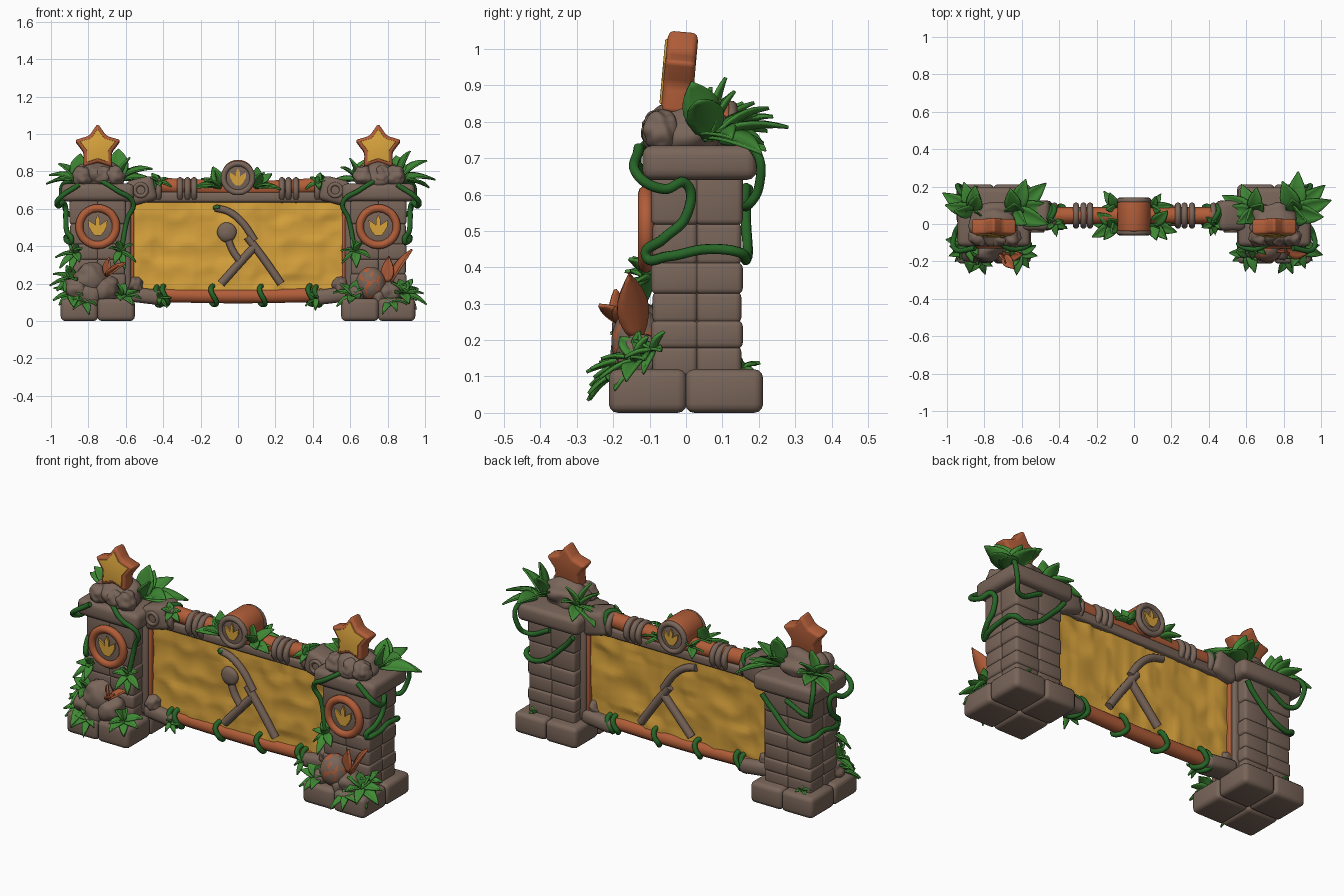
import bpy, bmesh, math, random
from mathutils import Vector, Matrix, noise

random.seed(4)
if "Cube" in bpy.data.objects:
    bpy.data.objects.remove(bpy.data.objects["Cube"])


def material(name, *rgb):
    m = bpy.data.materials.new(name)
    m.use_nodes = True
    m.diffuse_color = (*rgb, 1)
    m.node_tree.nodes["Principled BSDF"].inputs["Base Color"].default_value = (*rgb, 1)
    return m


STONE = material("stone", .19, .13, .1)
CLAY = material("terracotta", .44, .11, .04)
GOLD = material("gold", .68, .36, .045)
LEAF = material("leaf_green", .05, .25, .035)
VINE = material("vine_green", .02, .13, .02)


def finish(name, bm, *mats, angle=50):
    me = bpy.data.meshes.new(name)
    bmesh.ops.recalc_face_normals(bm, faces=bm.faces)
    bm.to_mesh(me)
    bm.free()
    for m in mats:
        me.materials.append(m)
    me.shade_smooth()
    me.set_sharp_from_angle(angle=math.radians(angle))
    ob = bpy.data.objects.new(name, me)
    bpy.context.collection.objects.link(ob)
    return ob


def box(name, lo, hi, mat, bevel=.02, turn=0):
    lo, hi = Vector(lo), Vector(hi)
    bm = bmesh.new()
    bmesh.ops.create_cube(bm, size=1)
    bmesh.ops.scale(bm, vec=hi - lo, verts=bm.verts)
    bmesh.ops.bevel(bm, geom=bm.edges[:], offset=bevel, segments=3, profile=.5, affect='EDGES')
    bmesh.ops.rotate(bm, matrix=Matrix.Rotation(turn, 3, 'Y'), verts=bm.verts)
    bmesh.ops.translate(bm, vec=(lo + hi) / 2, verts=bm.verts)
    return finish(name, bm, mat)


def rock(name, at, size, mat=STONE, rough=.22):
    bm = bmesh.new()
    bmesh.ops.create_icosphere(bm, subdivisions=4, radius=1)
    for v in bm.verts:
        v.co *= 1 + rough * noise.noise(v.co * 1.6 + Vector(at) * 9)
        v.co = Vector(at) + v.co * Vector(size)
    return finish(name, bm, mat)


def prism(name, outline, at, y0, y1, mat, bevel=.004, tilt=0):
    """Extrude an (x, z) outline between two depths."""
    bm = bmesh.new()
    face = bm.faces.new([bm.verts.new((x, y0, z)) for x, z in outline])
    new = bmesh.ops.extrude_face_region(bm, geom=[face])["geom"]
    bmesh.ops.translate(bm, vec=(0, y1 - y0, 0), verts=[g for g in new if isinstance(g, bmesh.types.BMVert)])
    if bevel:
        bmesh.ops.bevel(bm, geom=bm.edges[:], offset=bevel, segments=3, profile=.5, affect='EDGES')
    bmesh.ops.rotate(bm, matrix=Matrix.Rotation(tilt, 3, 'X'), verts=bm.verts)
    bmesh.ops.translate(bm, vec=at, verts=bm.verts)
    return finish(name, bm, mat)


def ring(radius, n=40, inner=1):
    return [(radius * (inner if i % 2 else 1) * math.sin(math.tau * i / n),
             radius * (inner if i % 2 else 1) * math.cos(math.tau * i / n)) for i in range(n)]


def tube(name, points, radius, mat, closed=False):
    cu = bpy.data.curves.new(name, 'CURVE')
    cu.dimensions = '3D'
    cu.bevel_depth, cu.bevel_resolution, cu.resolution_u = radius, 3, 8
    cu.use_fill_caps = True
    sp = cu.splines.new('BEZIER')
    sp.bezier_points.add(len(points) - 1)
    sp.use_cyclic_u = closed
    for p, co in zip(sp.bezier_points, points):
        p.co = co
        p.handle_left_type = p.handle_right_type = 'AUTO'
    cu.materials.append(mat)
    ob = bpy.data.objects.new(name, cu)
    bpy.context.collection.objects.link(ob)
    bpy.ops.object.select_all(action='DESELECT')
    ob.select_set(True)
    bpy.context.view_layer.objects.active = ob
    bpy.ops.object.convert(target='MESH')


def circle(at, radius, axis='Y', n=12):
    x, y, z = at
    pts = [(radius * math.cos(math.tau * i / n), radius * math.sin(math.tau * i / n)) for i in range(n)]
    return [(x + a, y, z + b) if axis == 'Y' else (x, y + a, z + b) for a, b in pts]


def add_leaf(bm, base, way, length, width, droop):
    way = Vector(way).normalized()
    side = way.cross(Vector((0, -.3, 1))).normalized()
    up = side.cross(way)
    rows = []
    for i in range(8):
        t = i / 7
        mid = Vector(base) + way * length * t - Vector((0, 0, droop * length * t * t))
        w = width * (math.sin(math.pi * min(1, t * .93 + .07) ** .85) + .04)
        rows.append([bm.verts.new(mid + side * w * k + up * abs(k) * w * .35) for k in (-1, -.5, 0, .5, 1)])
    for a, b in zip(rows, rows[1:]):
        for j in range(4):
            bm.faces.new((a[j], a[j + 1], b[j + 1], b[j]))


def tuft(name, base, axis, count, length, spread=.9, droop=.25, mat=LEAF, fat=.22):
    axis = Vector(axis).normalized()
    u = axis.orthogonal().normalized()
    bm = bmesh.new()
    for i in range(count):
        a = math.tau * i / count + random.uniform(-.2, .2)
        out = Matrix.Rotation(a, 3, axis) @ u
        s = spread * random.uniform(.7, 1.1)
        size = length * random.uniform(.85, 1.1)
        add_leaf(bm, base, axis * math.cos(s) + out * math.sin(s), size, size * fat, droop)
    ob = finish(name, bm, mat)
    mod = ob.modifiers.new("thickness", 'SOLIDIFY')
    mod.thickness, mod.offset = .009, 0


def footprint(name, at, size, y0, y1):
    half = [(0, 1), (.2, .55), (.17, .1), (.4, .3), (.8, .55), (.75, 0), (.5, -.45), (.22, -.75)]
    outline = half + [(-x, z) for x, z in half[:0:-1]]
    prism(name, [(x * size, z * size) for x, z in outline], at, y0, y1, GOLD, 0)


# Pillars
courses = (.1, .18, .25, .33, .41, .52, .66)
for s, side in ((-1, "right"), (1, "left")):
    cx = .75 * s
    for i in (-1, 1):
        for j in (-1, 1):
            x, y = cx + i * .098, j * .105
            box(side + "_base_block", (x - .1, y - .107, 0), (x + .1, y + .107, .12), STONE, .025)
            for k, (z0, z1) in enumerate(zip(courses, courses[1:])):
                g = .004 * (k % 2)
                x, y = cx + i * .072, .03 + j * .06
                box(side + "_column_block", (x - .075 - g, y - .062 - g, z0 - .004),
                    (x + .075 + g, y + .062 + g, z1 + .004), STONE, .016)
    box(side + "_capital", (cx - .195, -.12, .64), (cx + .195, .195, .735), STONE, .028)
    rock(side + "_top_rock", (cx, 0, .77), (.13, .11, .085))
    for dx in (-.08, .02, .09):
        rock(side + "_top_pebble", (cx + dx, -.07, .775), (.055, .05, .055))
    # Star finial
    prism(side + "_star", ring(.13, 10, .6), (cx, -.018, .925), -.042, .042, CLAY, .016, -.09)
    prism(side + "_star_face", ring(.1, 10, .6), (cx, -.018, .925), -.048, -.03, GOLD, .003, -.09)
    # Round badge
    prism(side + "_badge", ring(.1), (cx, 0, .505), -.112, -.05, STONE)
    tube(side + "_badge_rim", circle((cx, -.11, .505), .098), .022, CLAY, True)
    footprint(side + "_badge_footprint", (cx, 0, .505), .065, -.122, -.1)
    # Foliage on top, along the shaft and on the base
    big = .215 if s > 0 else .185
    tuft(side + "_crown_leaves_outer", (cx + .11 * s, .07, .75), (s * .4, .5, .75), 7, big, .75)
    tuft(side + "_crown_leaves_inner", (cx - .11 * s, .07, .75), (-s * .5, .3, .75), 7, .4 - big, .8)
    tuft(side + "_shaft_leaves_inner", (cx - .12 * s, -.1, .37), (-s * .3, -.8, .2), 6, .1, 1.2)
    tuft(side + "_base_leaves_outer", (cx + .13 * s, -.13, .14), (s * .4, -.5, .5), 8, .125, 1.0, .3)
    tuft(side + "_base_leaves_inner", (cx - .13 * s, -.15, .13), (-s * .3, -.5, .5), 7, .12, 1.0, .3)
    tuft(side + "_base_leaves_front", (cx + .07 * s, -.19, .1), (0, -.3, .5), 6, .09, 1.2, .5)
    tuft(side + "_base_leaves_back", (cx + .1 * s, .15, .12), (s * .3, .4, .6), 4, .06, .9)
    # Vines winding round the shaft
    path = [(.1, -.13, .73), (.21, -.13, .65), (.21, -.06, .615), (.18, 0, .63), (.17, 0, .54), (.165, -.06, .48),
            (.14, -.11, .43), (.165, -.05, .43), (.165, .06, .45), (.16, .15, .44), (.1, .165, .42), (-.1, .165, .56),
            (-.15, .17, .62)]
    tube(side + "_shaft_vine", [(cx + x * s, y, z) for x, y, z in path], .014, VINE)
    hang = [(.13, .1, .75), (.19, .19, .72), (.18, .2, .62), (.15, .17, .57), (0, .165, .62)]
    tube(side + "_hanging_vine", [(cx + x * s, y, z) for x, y, z in hang], .013, VINE)
    drape = [(-.02, -.1, .75), (-.1, -.135, .7), (-.19, -.11, .63), (-.16, -.09, .55), (-.13, -.1, .4)]
    tube(side + "_drape_vine", [(cx + x * s, y, z) for x, y, z in drape], .013, VINE)

# Rocks and sprouts on the right base
for x, z, r in ((-.79, .23, .085), (-.86, .17, .07), (-.71, .17, .075), (-.8, .14, .09)):
    rock("base_rock", (x, -.13, z), (r, .07, r))
tuft("right_shaft_leaves", (-.87, -.09, .36), (-.4, -.7, .2), 7, .1, 1.2)
tuft("right_side_leaves", (-.89, -.1, .22), (-.6, -.5, .4), 7, .11, 1.0)
tuft("right_red_sprout", (-.7, -.17, .24), (.35, -.2, .6), 3, .12, .5, .1, CLAY, .25)

# Speckled egg and sprouts on the left base
bm = bmesh.new()
bmesh.ops.create_uvsphere(bm, u_segments=48, v_segments=32, radius=1)
for f in bm.faces:
    f.material_index = int(noise.noise(f.calc_center_median() * 2.6) > .16)
for v in bm.verts:
    v.co = Vector((.71, -.135, .195)) + v.co * Vector((.08, .07, .095 if v.co.z > 0 else .085))
finish("spotted_egg", bm, STONE, CLAY)
for x, z, r in ((.81, .15, .065), (.63, .14, .055), (.76, .12, .06)):
    rock("egg_rock", (x, -.12, z), (r, .07, r))
bm = bmesh.new()
add_leaf(bm, (.82, -.13, .2), (.6, -.12, 1), .225, .045, .05)
add_leaf(bm, (.8, -.13, .21), (.05, -.1, 1), .14, .035, 0)
finish("left_red_sprout", bm, CLAY).modifiers.new("thickness", 'SOLIDIFY').thickness = .012
tuft("left_side_leaves", (.9, -.09, .17), (.5, -.5, .3), 5, .08, 1.1)

# Chiselled gold panel
bm = bmesh.new()
for y, face in ((.02, -1), (.07, 1)):
    start = len(bm.verts)
    bmesh.ops.create_grid(bm, x_segments=60, y_segments=26, size=1)
    bm.verts.ensure_lookup_table()
    for v in bm.verts[start:]:
        p = Vector((v.co.x * .575, y, .41 + v.co.y * .245))
        dent = noise.cell(p * 9) * .004 + abs(noise.noise(p * 7)) * .018
        v.co = p - Vector((0, face * dent, 0))
finish("gold_panel", bm, GOLD, angle=35)

# Frame around the panel
for s in (-1, 1):
    lo, hi = sorted((.555 * s, .575 * s))
    box("panel_trim", (lo, .005, .17), (hi, .085, .65), CLAY, .006)
    lo, hi = sorted((.572 * s, .63 * s))
    box("side_post", (lo, -.01, .12), (hi, .1, .7), STONE, .018)
    box("upper_corner_stone", (.515 * s - .075, -.035, .63), (.515 * s + .075, .125, .765), STONE, .03, .25 * s)
    tube("corner_swirl", circle((.52 * s, -.035, .7), .032), .011, STONE, True)
    box("lower_corner_stone", (.5 * s - .1, -.02, .095), (.5 * s + .1, .11, .175), STONE, .03, -.12 * s)
    rock("lower_corner_knob", (.55 * s, .03, .19), (.045, .06, .05))
    # Stone claws gripping the upper log
    for x in (.235, .27, .31, .425):
        tube("log_claw", circle((x * s, .045, .7), .053, 'X'), .017, STONE, True)
    # Vine wraps
    for x, z in ((.425, .135), (.39, .14), (.13, .138), (.44, .72), (.455, .71)):
        ends = circle((x * s, .045, z), .05, 'X')
        tube("log_vine", [(a + .015 * math.sin(i), b, c) for i, (a, b, c) in enumerate(ends)], .014, VINE, True)
    tuft("upper_log_leaves", (.43 * s, .01, .74), (-s * .2, -.4, .5), 5, .075, 1.1)
    tuft("lower_log_leaves", (.42 * s, -.01, .12), (-s * .5, -.5, 0), 4, .06, 1.0)
    tuft("medallion_leaves_front", (.1 * s, .0, .71), (s * .7, -.25, .75), 6, .14, .7, .2)
    tuft("medallion_leaves_back", (.1 * s, .09, .72), (s * .7, .4, .5), 4, .1, .8, .2)
box("upper_rail", (-.56, .0, .635), (.56, .09, .69), STONE, .015)
tube("upper_log", [(-.45, .045, .725), (-.2, .045, .715), (.2, .045, .71), (.45, .045, .725)], .045, CLAY)
tube("lower_log", [(-.45, .045, .14), (0, .045, .133), (.45, .045, .14)], .04, CLAY)

# Two-sided central medallion
prism("medallion_drum", ring(.088), (0, 0, .775), -.04, .12, CLAY, .01)
for y, d in ((-.045, -1), (.125, 1)):
    prism("medallion_disc", ring(.075), (0, 0, .765), y - .006, y + .006, STONE)
    tube("medallion_rim", circle((0, y, .765), .077), .016, STONE, True)
    lo, hi = sorted((y + d * .002, y + d * .014))
    footprint("medallion_footprint", (0, 0, .765), .055, lo, hi)

# Carved digging emblem, showing on both faces of the panel
for y in (.012, .078):
    tube("emblem_pick", [(-.12, y, .605), (-.05, y, .585), (.02, y, .53), (.09, y, .43)], .02, STONE)
    tube("emblem_handle", [(-.09, y, .2), (-.01, y, .29), (.09, y, .4)], .023, STONE)
    tube("emblem_leg", [(.05, y, .45), (.14, y, .33), (.23, y, .2)], .022, STONE)
rock("emblem_ball", (-.06, .012, .475), (.052, .025, .052), rough=.05)
tube("emblem_arm", [(-.05, .012, .43), (-.03, .012, .38), (.01, .012, .32)], .02, STONE)
rock("emblem_tip", (-.11, .01, .605), (.022, .02, .015), VINE)
